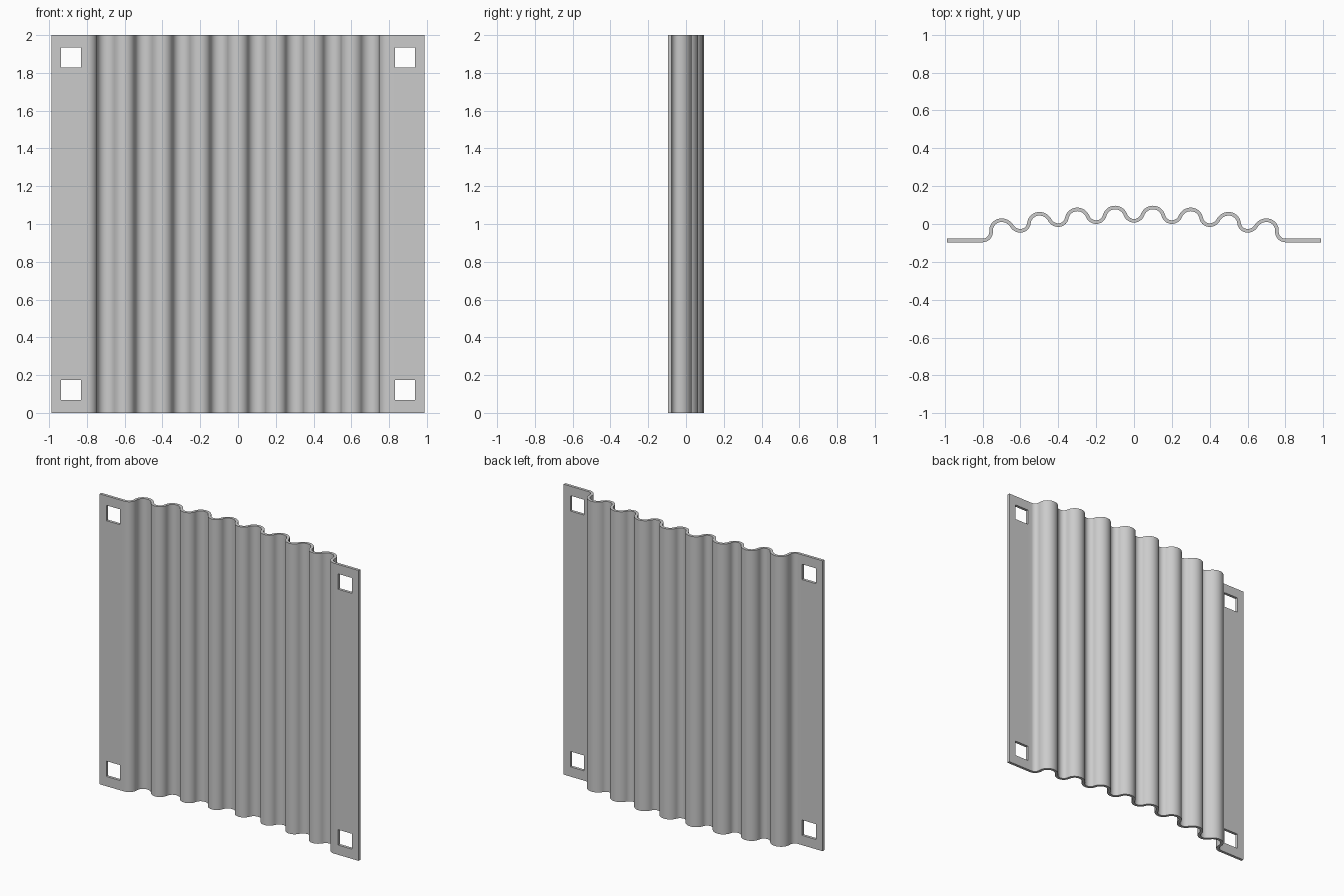
import bpy, bmesh, math

cube = bpy.data.objects.get("Cube")
if cube:
    bpy.data.objects.remove(cube, do_unlink=True)

THICKNESS = 0.019
EDGE_X = 0.987
HOLE_X = (0.83, 0.936)
STATIONS_Z = (0, 0.067, 0.173, 1.829, 1.935, 2)
ARC_STEPS = 9

# Centreline heights from the middle valley out to the flange, one every 0.1
HEIGHTS = (0.017, 0.087, 0.01, 0.077, -0.006, 0.054, -0.036, 0.02, -0.087)


def s_curve(x0, y0, x1, y1):
    """Two tangent arcs, level at both ends, crest arcs slightly wider."""
    dx, h = x1 - x0, abs(y1 - y0)
    up = 1 if y1 > y0 else -1
    angle = 2 * math.atan2(h, dx)
    total = dx / math.sin(angle)
    r0 = total * (0.45 if up > 0 else 0.55)
    r1 = total - r0
    steps = [angle * i / ARC_STEPS for i in range(ARC_STEPS + 1)]
    first = [(x0 + r0 * math.sin(a), y0 + up * r0 * (1 - math.cos(a))) for a in steps]
    second = [(x1 - r1 * math.sin(a), y1 - up * r1 * (1 - math.cos(a))) for a in steps]
    return first + second[-2::-1]


# Half of the wavy profile, then the flat flange, then mirrored
half = [(0, HEIGHTS[0])]
for i in range(len(HEIGHTS) - 1):
    half += s_curve(i / 10, HEIGHTS[i], (i + 1) / 10, HEIGHTS[i + 1])[1:]
half += [(x, HEIGHTS[-1]) for x in (*HOLE_X, EDGE_X)]
profile = [(-x, y) for x, y in half[:0:-1]] + half

# Sheet surface, leaving out the four square bolt holes
bm = bmesh.new()
grid = [[bm.verts.new((x, y, z)) for z in STATIONS_Z] for x, y in profile]
for a, b in zip(grid, grid[1:]):
    middle_x = abs(a[0].co.x + b[0].co.x) / 2
    for k in range(len(STATIONS_Z) - 1):
        if HOLE_X[0] < middle_x < HOLE_X[1] and k in (1, 3):
            continue
        bm.faces.new((a[k], b[k], b[k + 1], a[k + 1]))
mesh = bpy.data.meshes.new("corrugated_sheet")
bm.to_mesh(mesh)
bm.free()
sheet = bpy.data.objects.new("corrugated_sheet", mesh)
bpy.context.collection.objects.link(sheet)

# Grey metal
metal = bpy.data.materials.new("grey_metal")
metal.use_nodes = True
colour = (0.6, 0.6, 0.6, 1)
metal.diffuse_color = colour
metal.node_tree.nodes["Principled BSDF"].inputs["Base Color"].default_value = colour
mesh.materials.append(metal)

# Thickness on both sides of the centreline
solid = sheet.modifiers.new("thickness", 'SOLIDIFY')
solid.thickness = THICKNESS
solid.offset = 0
solid.use_even_offset = True

bpy.ops.object.select_all(action='DESELECT')
sheet.select_set(True)
bpy.context.view_layer.objects.active = sheet
bpy.ops.object.modifier_apply(modifier=solid.name)
bpy.ops.object.shade_smooth_by_angle(angle=math.radians(35))
